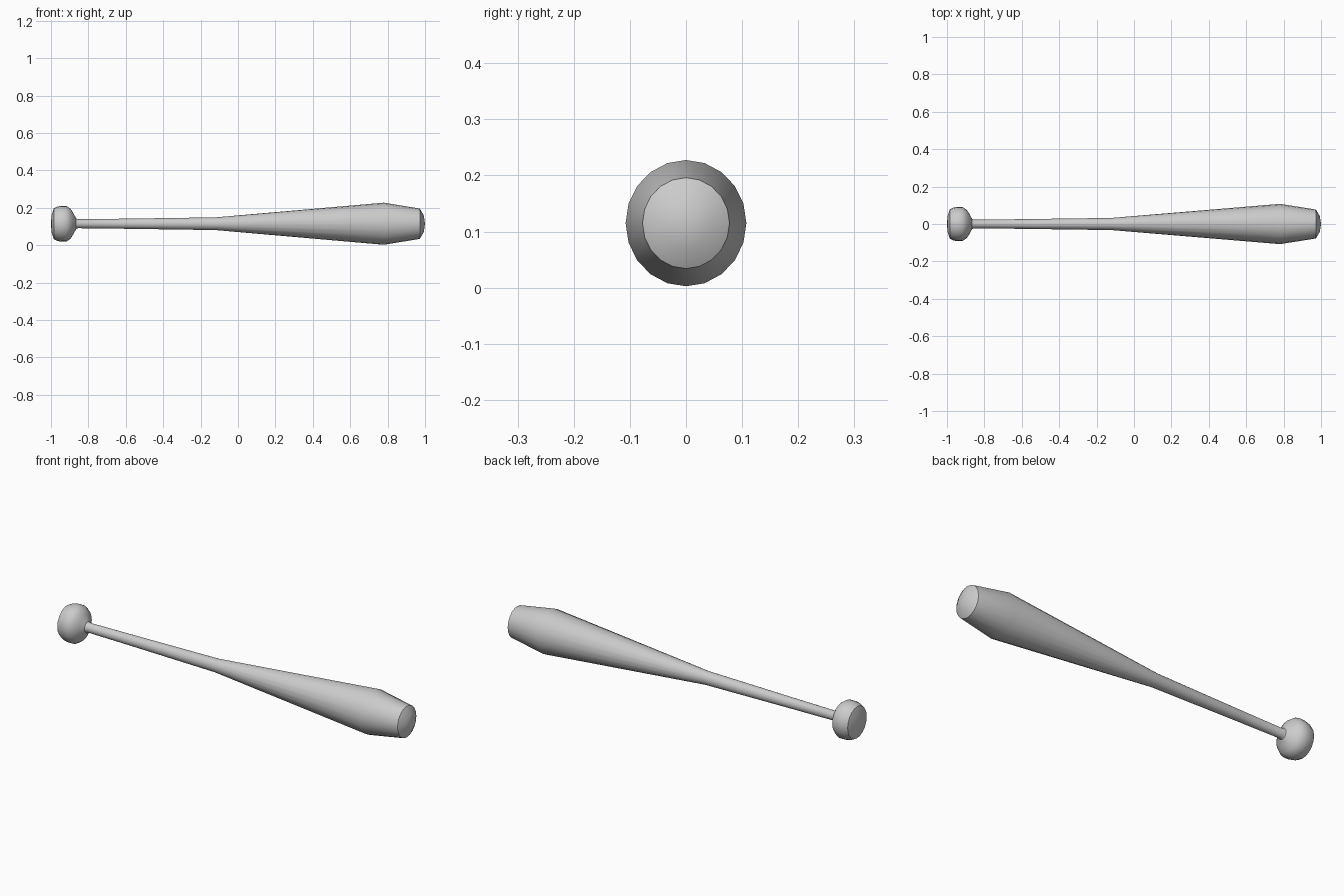
import bpy, bmesh, math

if "Cube" in bpy.data.objects:
    bpy.data.objects.remove(bpy.data.objects["Cube"])

SIDES = 20
AXIS_Z = 0.115     # height of the bat's centre line
Y_SCALE = 0.957    # section is slightly narrower than tall

# (x, radius) from knob end to barrel tip
profile = [
    (-0.997, 0.045), (-0.985, 0.082), (-0.965, 0.092), (-0.945, 0.096),
    (-0.918, 0.096), (-0.895, 0.080), (-0.880, 0.056), (-0.865, 0.028), (-0.855, 0.024),
    (-0.60, 0.027), (-0.12, 0.034), (0.78, 0.1125), (0.972, 0.081), (0.993, 0.045),
]


def lathe_x(name, points, start_x, end_x):
    """Spin a profile about the x axis, closing both ends with a point."""
    bm = bmesh.new()
    rings = []
    for x, r in points:
        ring = []
        for i in range(SIDES):
            a = 2 * math.pi * i / SIDES
            ring.append(bm.verts.new((x, r * Y_SCALE * math.sin(a), AXIS_Z + r * math.cos(a))))
        rings.append(ring)
    start = bm.verts.new((start_x, 0, AXIS_Z))
    end = bm.verts.new((end_x, 0, AXIS_Z))
    for i in range(SIDES):
        j = (i + 1) % SIDES
        for a, b in zip(rings, rings[1:]):
            bm.faces.new((a[i], a[j], b[j], b[i]))
        bm.faces.new((start, rings[0][j], rings[0][i]))
        bm.faces.new((end, rings[-1][i], rings[-1][j]))
    bmesh.ops.recalc_face_normals(bm, faces=bm.faces)
    mesh = bpy.data.meshes.new(name)
    bm.to_mesh(mesh)
    bm.free()
    obj = bpy.data.objects.new(name, mesh)
    bpy.context.collection.objects.link(obj)
    return obj


# Knob, handle, barrel and domed tip in one turned piece
bat = lathe_x("bat", profile, -1.0, 1.0)
bpy.context.view_layer.objects.active = bat
bat.select_set(True)
bpy.ops.object.shade_smooth_by_angle(angle=math.radians(35))
